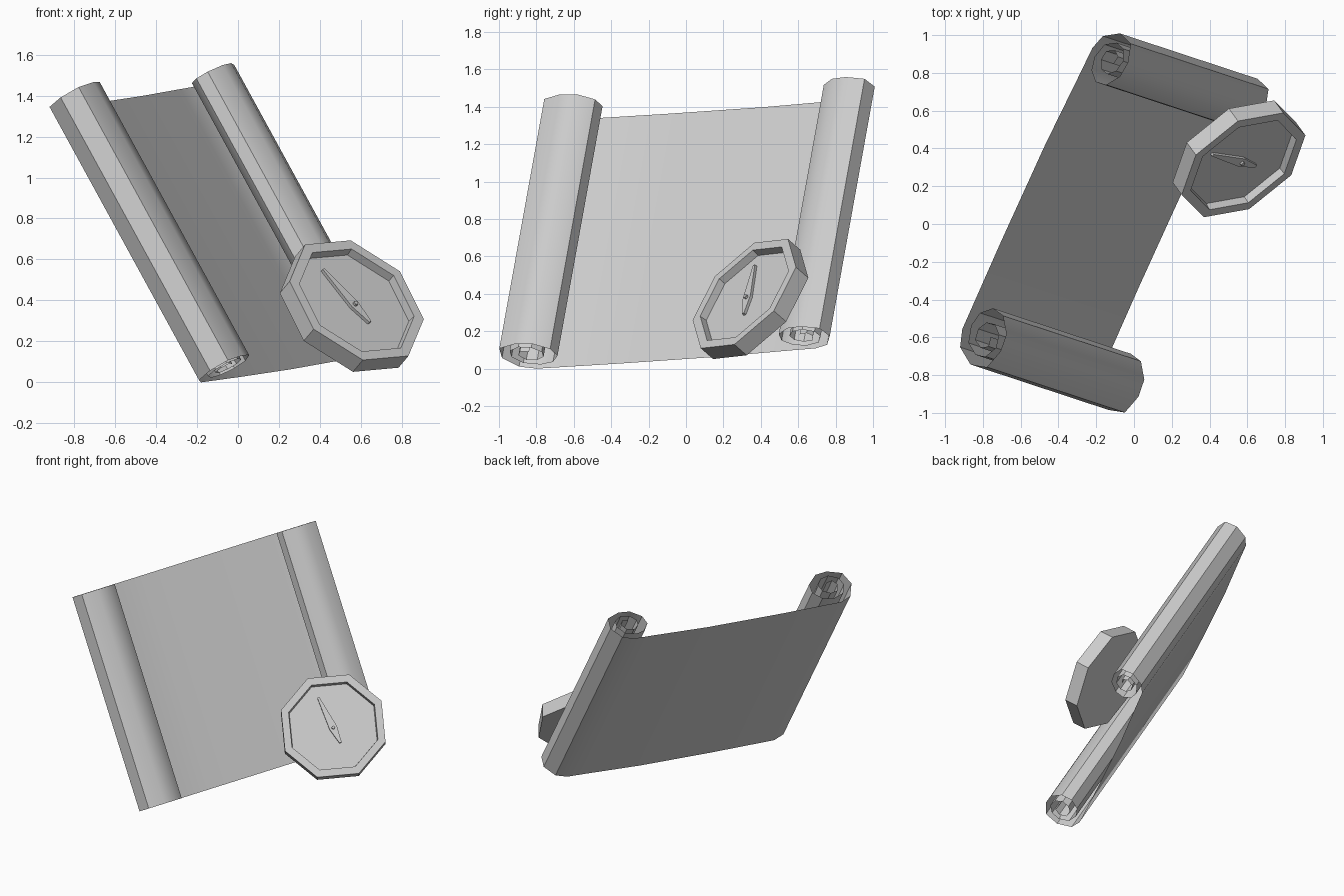
import bpy, bmesh, math
from mathutils import Matrix, Vector

cube = bpy.data.objects.get("Cube")
if cube:
    bpy.data.objects.remove(cube)

grey = bpy.data.materials.new("plain_grey")
grey.use_nodes = True
COLOUR = (0.6, 0.6, 0.6, 1)
grey.diffuse_color = COLOUR
grey.node_tree.nodes["Principled BSDF"].inputs["Base Color"].default_value = COLOUR


def frame(origin, x_hint, z_axis):
    """Placement matrix whose local z is z_axis and local x lies near x_hint."""
    z = Vector(z_axis).normalized()
    x = Vector(x_hint)
    x = (x - z * x.dot(z)).normalized()
    m = Matrix((x, z.cross(x), z)).transposed().to_4x4()
    m.translation = Vector(origin)
    return m


def add_object(name, bm, matrix):
    mesh = bpy.data.meshes.new(name)
    bm.to_mesh(mesh)
    bm.free()
    mesh.materials.append(grey)
    ob = bpy.data.objects.new(name, mesh)
    bpy.context.collection.objects.link(ob)
    ob.matrix_world = matrix
    return ob


def loft(bm, rings, closed):
    """Bridge successive rows of vertices with quads."""
    rows = [[bm.verts.new(p) for p in ring] for ring in rings]
    for lo, hi in zip(rows, rows[1:]):
        n = len(lo)
        for i in range(n if closed else n - 1):
            j = (i + 1) % n
            bm.faces.new((lo[i], lo[j], hi[j], hi[i]))
    return rows


# Scroll: an almost flat sheet curling into a flattened spiral at both ends
LENGTH, SPAN = 1.54, 1.645
curl = [(0, -.148), (-.09, -.115), (-.148, -.015), (-.122, .084), (-.015, .12),
        (.08, .110), (.160, .045), (.172, -.03), (.12, -.09), (.04, -.108),
        (-.05, -.08), (-.09, -.01), (-.075, .05), (-.01, .085), (.06, .07),
        (.10, .02), (.09, -.03), (.04, -.06), (-.02, -.05), (-.045, 0),
        (-.02, .04), (.03, .03)]
sheet = [(.5, -.152), (1.07, -.149), (1.5, -.133)]
far_curl = [(SPAN - .9 * x, .87 * z) for x, z in curl]
profile = curl[::-1] + sheet + far_curl

bm = bmesh.new()
loft(bm, [[(x, y, z) for x, z in profile] for y in (0, LENGTH)], False)
scroll = add_object("scroll", bm, frame((-.064, -.855, .073), (.41, .911, .06), (.780, -.384, .496)))
bpy.ops.object.select_all(action='DESELECT')
scroll.select_set(True)
bpy.context.view_layer.objects.active = scroll
bpy.ops.object.shade_smooth_by_angle(angle=math.radians(36))

# Compass: octagonal dish with a recessed floor
compass = frame((.556, .345, .372), (.819, .574, 0), (.48, -.66, .575))
RADIUS, HALF, DEPTH = .375, .05, .043


def octagon(r, z):
    return [(r * math.cos(math.radians(28 + 45 * i)),
             r * math.sin(math.radians(28 + 45 * i)), z) for i in range(8)]


bm = bmesh.new()
rows = loft(bm, [octagon(RADIUS, -HALF), octagon(RADIUS, HALF),
                 octagon(RADIUS * .855, HALF), octagon(RADIUS * .84, HALF - DEPTH)], True)
bm.faces.new(rows[0][::-1])
bm.faces.new(rows[-1])
add_object("compass_case", bm, compass)

# Needle: long kite with blunt tips, pointing to upper left
outline = [(-.115, -.008), (0, -.028), (.235, -.007), (.235, .007), (0, .028), (-.115, .008)]
floor = HALF - DEPTH
bm = bmesh.new()
rows = loft(bm, [[(x, y, z) for x, y in outline] for z in (floor + .003, floor + .02)], True)
bm.faces.new(rows[0][::-1])
bm.faces.new(rows[1])
add_object("compass_needle", bm, compass @ Matrix.Translation((0, -.008, 0)) @ Matrix.Rotation(math.radians(116), 4, 'Z'))

# Pivot pin through the needle
bm = bmesh.new()
bmesh.ops.create_cone(bm, cap_ends=True, segments=8, radius1=.014, radius2=.011, depth=.034)
add_object("needle_pin", bm, compass @ Matrix.Translation((0, -.008, floor + .017)))
